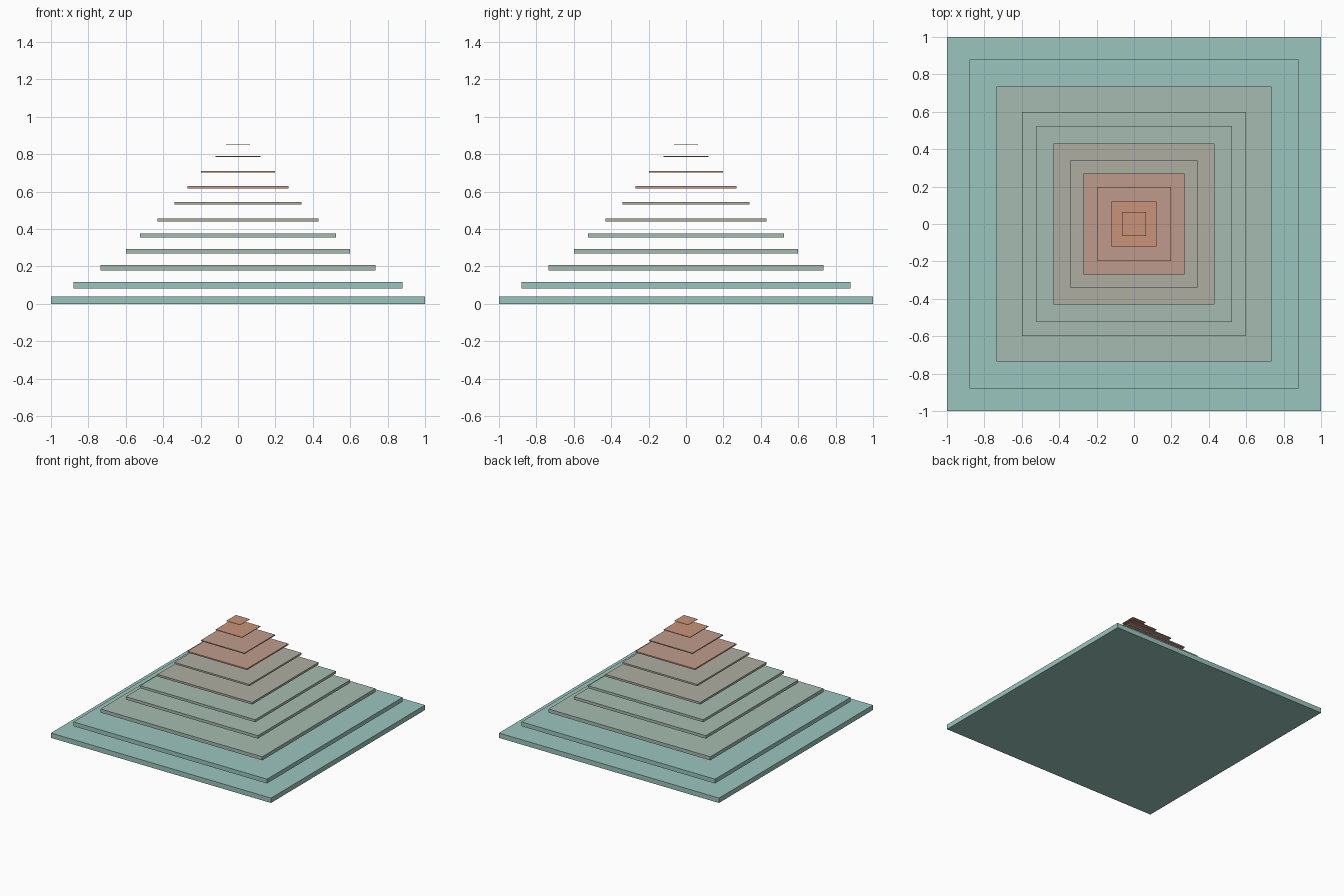
import bpy

if "Cube" in bpy.data.objects:
    bpy.data.objects.remove(bpy.data.objects["Cube"])

# Tiers from bottom to top: half width, centre height, colour
TEAL = (0.33, 0.56, 0.52, 1)
SAGE = (0.38, 0.50, 0.44, 1)
STONE = (0.42, 0.42, 0.36, 1)
ROSE = (0.52, 0.33, 0.26, 1)
CLAY = (0.58, 0.29, 0.19, 1)
tiers = [
    (1.00, 0.020, TEAL), (0.88, 0.100, TEAL), (0.735, 0.1925, SAGE),
    (0.60, 0.281, SAGE), (0.523, 0.364, SAGE), (0.431, 0.448, STONE),
    (0.34, 0.538, STONE), (0.27, 0.623, ROSE), (0.198, 0.707, ROSE),
    (0.12, 0.787, CLAY), (0.063, 0.853, CLAY),
]
THICKNESS = 0.04  # thickness per unit of half width

materials = {}


def material(colour):
    if colour not in materials:
        mat = bpy.data.materials.new("tier_colour")
        mat.diffuse_color = colour
        mat.use_nodes = True
        mat.node_tree.nodes["Principled BSDF"].inputs["Base Color"].default_value = mat.diffuse_color
        materials[colour] = mat
    return materials[colour]


# Floating square slabs, each a scaled copy of the base
for i, (half, z, colour) in enumerate(tiers, 1):
    bpy.ops.mesh.primitive_cube_add(size=2, location=(0, 0, z))
    slab = bpy.context.object
    slab.name = f"pyramid_slab_{i:02d}"
    slab.scale = (half, half, half * THICKNESS / 2)
    slab.data.materials.append(material(colour))
